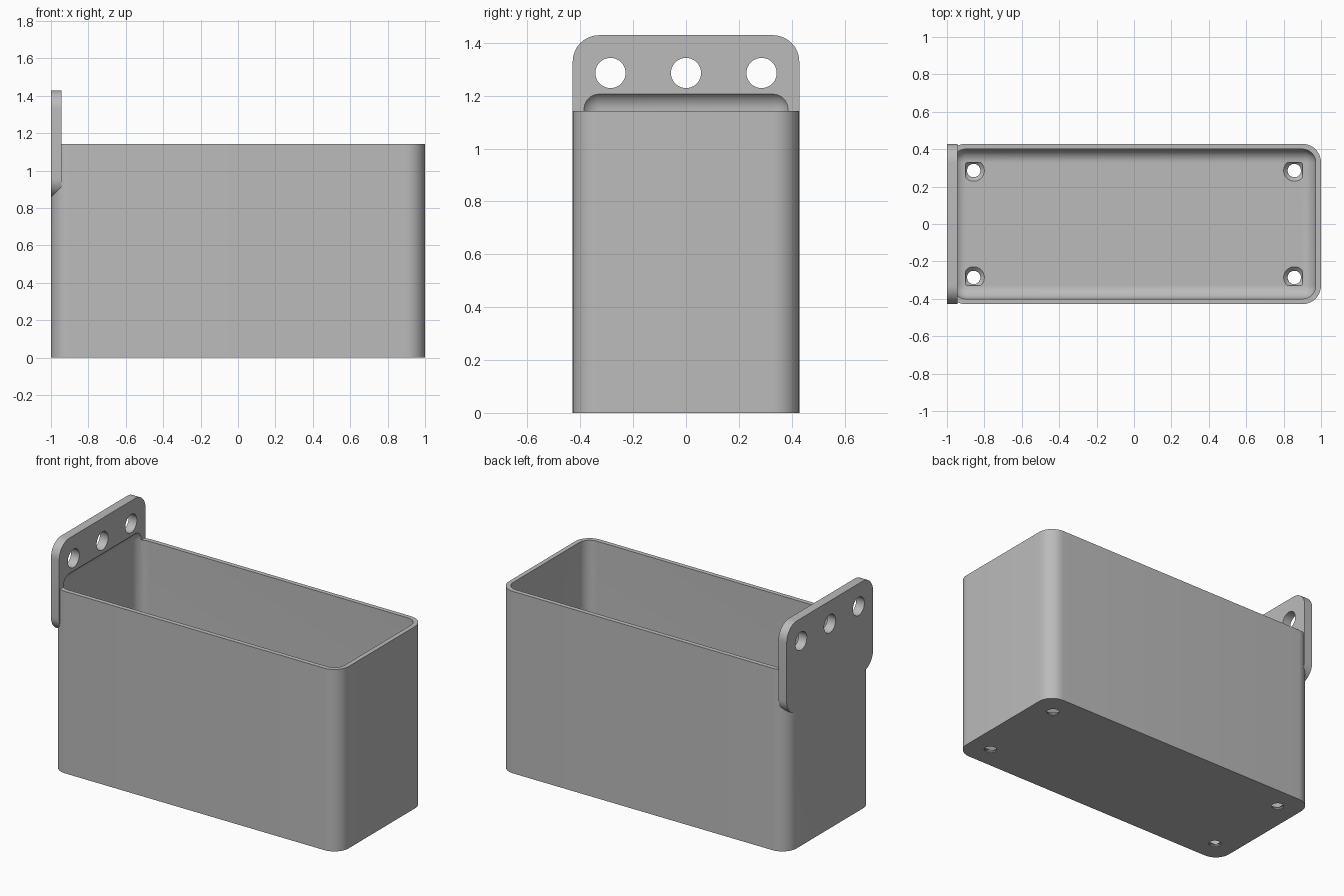
import bpy
import bmesh
from mathutils import Matrix, Vector

if "Cube" in bpy.data.objects:
    bpy.data.objects.remove(bpy.data.objects["Cube"], do_unlink=True)

MM = 1 / 70          # design unit: the box is 140 units long
LENGTH, WIDTH, HEIGHT = 140, 60, 80
WALL, PLATE = 2, 4
OUTER_R, INNER_R = 7, 5

grey = bpy.data.materials.new("plain grey")
grey.use_nodes = True
grey.diffuse_color = (0.5, 0.5, 0.5, 1)
grey.node_tree.nodes["Principled BSDF"].inputs["Base Color"].default_value = (0.5, 0.5, 0.5, 1)


def make_object(name, bm):
    bmesh.ops.recalc_face_normals(bm, faces=bm.faces)
    mesh = bpy.data.meshes.new(name)
    bm.transform(Matrix.Scale(MM, 4))
    bm.to_mesh(mesh)
    bm.free()
    mesh.materials.append(grey)
    obj = bpy.data.objects.new(name, mesh)
    bpy.context.collection.objects.link(obj)
    return obj


def rounded_block(name, low, high, radius, axis=None, segments=12):
    """Block between two corners; rounds edges along one axis, or all edges."""
    low, high = Vector(low), Vector(high)
    bm = bmesh.new()
    bmesh.ops.create_cube(bm, size=1)
    for v in bm.verts:
        v.co = (low + high) / 2 + v.co * (high - low)
    edges = [e for e in bm.edges if axis is None
             or abs((e.verts[0].co - e.verts[1].co).normalized()[axis]) > 0.9]
    bmesh.ops.bevel(bm, geom=edges, offset=radius, segments=segments,
                    profile=0.5, affect='EDGES')
    return make_object(name, bm)


def drill(name, centre, r1, r2, depth, along_x=False):
    bm = bmesh.new()
    turn = Matrix.Rotation(1.5707963, 4, 'Y') if along_x else Matrix()
    bmesh.ops.create_cone(bm, cap_ends=True, segments=48, radius1=r1, radius2=r2,
                          depth=depth, matrix=Matrix.Translation(centre) @ turn)
    return make_object(name, bm)


def combine(target, other, operation):
    mod = target.modifiers.new(operation.lower(), 'BOOLEAN')
    mod.operation, mod.solver, mod.object = operation, 'EXACT', other
    bpy.context.view_layer.objects.active = target
    bpy.ops.object.modifier_apply(modifier=mod.name)
    bpy.data.objects.remove(other, do_unlink=True)


x, y = LENGTH / 2, WIDTH / 2

# Outer box with rounded upright corners
box = rounded_block("wall_box", (-x, -y, 0), (x, y, HEIGHT), OUTER_R, axis=2)

# Mounting plate on the left end
plate = rounded_block("mounting_plate", (-x, -y, 60), (PLATE - x, y, 100), OUTER_R, axis=0)
combine(box, plate, 'UNION')

# Cavity, rounded all over, which also relieves the plate above the rim
cavity = rounded_block("cavity_cutter", (WALL - x, WALL - y, WALL),
                       (x - WALL, y - WALL, HEIGHT + 5.4), INNER_R)
combine(box, cavity, 'DIFFERENCE')

# Three holes through the plate
for hy in (-20, 0, 20):
    combine(box, drill("plate_drill", (PLATE / 2 - x, hy, 90), 4, 4, 20, True), 'DIFFERENCE')

# Four countersunk holes through the floor
for hx in (-60, 60):
    for hy in (-20, 20):
        combine(box, drill("floor_drill", (hx, hy, 0), 2.5, 2.5, 10), 'DIFFERENCE')
        combine(box, drill("floor_sink", (hx, hy, 1.25), 2.5, 4, 1.5), 'DIFFERENCE')

# Smooth rounds, crisp edges
bpy.ops.object.select_all(action='DESELECT')
box.select_set(True)
bpy.context.view_layer.objects.active = box
bpy.ops.object.shade_smooth_by_angle(angle=0.52)
